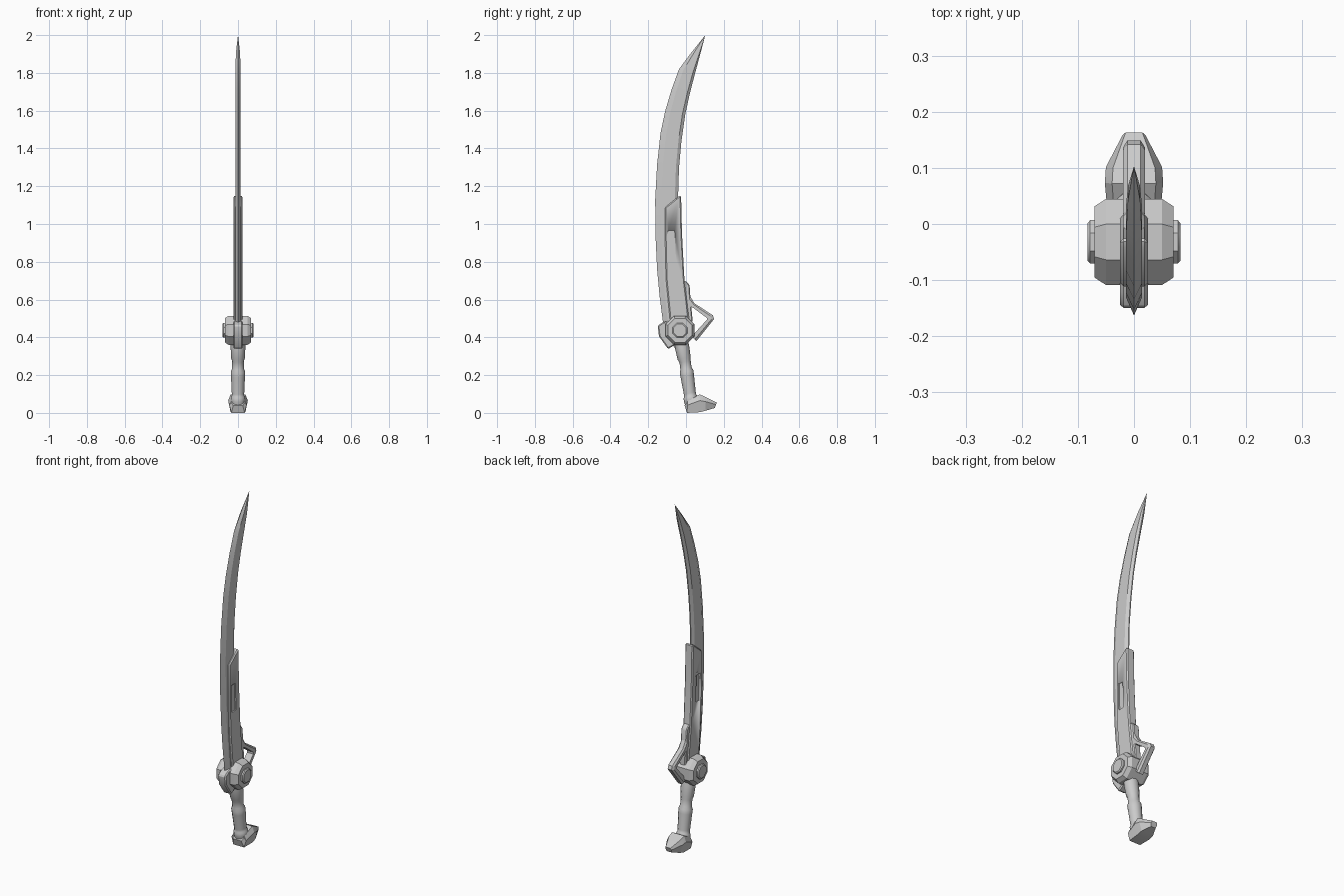
import bpy, bmesh, math
from mathutils import Vector

if "Cube" in bpy.data.objects:
    bpy.data.objects.remove(bpy.data.objects["Cube"])


def finish(name, bm, bevel=0.0, angle=30):
    bmesh.ops.recalc_face_normals(bm, faces=bm.faces)
    me = bpy.data.meshes.new(name)
    bm.to_mesh(me)
    bm.free()
    ob = bpy.data.objects.new(name, me)
    bpy.context.collection.objects.link(ob)
    bpy.ops.object.select_all(action='DESELECT')
    ob.select_set(True)
    bpy.context.view_layer.objects.active = ob
    if bevel:
        m = ob.modifiers.new("bevel", 'BEVEL')
        m.width = bevel
        m.segments = 1
        m.limit_method = 'ANGLE'
        m.angle_limit = math.radians(35)
        bpy.ops.object.modifier_apply(modifier="bevel")
    bpy.ops.object.shade_smooth_by_angle(angle=math.radians(angle))
    return ob


def loft(name, rings, angle=30, bevel=0.0):
    """Skin a list of equal-length closed rings and cap both ends."""
    bm = bmesh.new()
    vs = [[bm.verts.new(p) for p in r] for r in rings]
    n = len(rings[0])
    for a, b in zip(vs, vs[1:]):
        for i in range(n):
            bm.faces.new((a[i], a[(i + 1) % n], b[(i + 1) % n], b[i]))
    bm.faces.new(vs[0])
    bm.faces.new(vs[-1])
    bmesh.ops.remove_doubles(bm, verts=bm.verts, dist=1e-5)
    return finish(name, bm, bevel, angle)


def prism(name, profile, half, bevel=0.0, x=0.0):
    """Extrude a (y, z) profile sideways to x +/- half."""
    rings = [[(x + s * half, y, z) for y, z in profile] for s in (-1, 1)]
    return loft(name, rings, bevel=bevel)


def lathe_x(name, cy, cz, stations, sides=8):
    """Polygonal drum about the x axis from (x, radius) stations."""
    ang = [math.tau * (i + 0.5) / sides for i in range(sides)]
    return loft(name, [[(x, cy + r * math.cos(a), cz + r * math.sin(a)) for a in ang]
                       for x, r in stations])


# blade: (cutting edge y, z), (spine y, z) stations up the curve
stations = [((-0.095, 0.40), (-0.02, 0.42)), ((-0.122, 0.48), (-0.025, 0.50)),
            ((-0.140, 0.62), (-0.03, 0.64)), ((-0.153, 0.76), (-0.037, 0.78)),
            ((-0.162, 0.95), (-0.042, 0.96)), ((-0.163, 1.13), (-0.042, 1.14)),
            ((-0.153, 1.315), (-0.037, 1.30)), ((-0.135, 1.48), (-0.024, 1.44)),
            ((-0.111, 1.595), (-0.004, 1.58)), ((-0.077, 1.71), (0.020, 1.69)),
            ((-0.037, 1.82), (0.046, 1.79)), ((0.030, 1.91), (0.073, 1.89))]
rings = []
for e, s in stations:
    e, s = Vector(e), Vector(s)
    a, b = e.lerp(s, 0.26), e.lerp(s, 0.86)
    w = 0.014 if e.y < 1.9 else 0.011
    rings.append([(0, *e), (w, *a), (w, *b), (0.003, *s),
                  (-0.003, *s), (-w, *b), (-w, *a)])
rings.append([(0.0003 * k, 0.102, 2.0) for k in (0, 1, 1, .5, -.5, -1, -1)])
loft("blade", rings, angle=20)

# casing over the spine of the blade, with a slot sunk in each side
casing = prism("blade_casing",
               [(-0.026, 1.15), (-0.042, 1.144), (-0.111, 1.088), (-0.111, 0.93),
                (-0.106, 0.707), (-0.085, 0.49), (-0.07, 0.40), (0.02, 0.40),
                (0.016, 0.50), (-0.008, 0.70), (-0.021, 0.945)], 0.025, 0.006)
for s in (-1, 1):
    cutter = prism("slot_cutter", [(-0.094, 0.965), (-0.060, 0.965),
                                   (-0.053, 0.81), (-0.090, 0.808)], 0.01, x=s * 0.028)
    mod = casing.modifiers.new("slot", 'BOOLEAN')
    mod.operation = 'DIFFERENCE'
    mod.solver = 'EXACT'
    mod.object = cutter
    bpy.context.view_layer.objects.active = casing
    bpy.ops.object.modifier_apply(modifier="slot")
    bpy.data.objects.remove(cutter)

# octagonal pivot hub and its stepped end caps
HY, HZ = -0.032, 0.437
lathe_x("hub", HY, HZ, [(-0.07, 0.069), (-0.05, 0.083), (0.05, 0.083), (0.07, 0.069)])
for side, s in (("left", -1), ("right", 1)):
    lathe_x("hub_cap_" + side, HY, HZ,
            [(s * 0.06, 0.042), (s * 0.078, 0.042), (s * 0.083, 0.036)])

# collar in front of the hub, with a thin fin underneath
prism("blade_collar", [(-0.150, 0.462), (-0.122, 0.480), (-0.03, 0.50), (-0.01, 0.39),
                       (-0.095, 0.338), (-0.143, 0.405)], 0.025, 0.006)
prism("collar_fin", [(-0.085, 0.40), (-0.02, 0.40), (-0.02, 0.30), (-0.062, 0.345)], 0.007)

# grip: tilted rings with a waist (y, z, radius)
grip = [(-0.03, 0.40, 0.037), (-0.020, 0.345, 0.039), (-0.010, 0.29, 0.036),
        (-0.005, 0.272, 0.031), (0.000, 0.235, 0.031), (0.003, 0.218, 0.038),
        (0.007, 0.195, 0.037), (0.020, 0.105, 0.033), (0.022, 0.092, 0.033),
        (0.023, 0.085, 0.038), (0.026, 0.065, 0.038), (0.030, 0.04, 0.034)]
loft("grip", [[(r * math.cos(a), y + r * 0.95 * math.sin(a), z + r * 0.22 * math.sin(a))
               for a in [math.tau * i / 12 for i in range(12)]] for y, z, r in grip], angle=35)

# hooked pommel: cross sections along y (y, half width, bottom z, top z)
pommel = [(-0.008, 0.014, 0.034, 0.040, 0.060), (0.006, 0.008, 0.046, 0.0, 0.063),
          (0.076, 0.072, 0.052, 0.004, 0.098), (0.105, 0.100, 0.050, 0.012, 0.086),
          (0.152, 0.163, 0.020, 0.026, 0.054)]
rings = []
for yb, yt, w, zb, zt in pommel:
    zm = zb + 0.65 * (zt - zb)
    ym = yb + 0.65 * (yt - yb)
    rings.append([(-w * .75, yb, zb), (w * .75, yb, zb), (w, ym, zm),
                  (w * .75, yt, zt), (-w * .75, yt, zt), (-w, ym, zm)])
loft("pommel", rings, angle=20)

# finger guard: angular strap behind the hub, and its mounting rail
outer = [(0.018, 0.625), (0.045, 0.580), (0.142, 0.517), (0.149, 0.497), (0.055, 0.380)]
inner = [(0.018, 0.565), (0.040, 0.555), (0.110, 0.503), (0.110, 0.492), (0.030, 0.405)]
rings = [[(-.012, *o), (.012, *o), (.02, *Vector(o).lerp(Vector(i), .35)), (.02, *i),
          (-.02, *i), (-.02, *Vector(o).lerp(Vector(i), .35))] for o, i in zip(outer, inner)]
loft("finger_guard", rings, angle=20)
prism("guard_rail", [(-0.02, 0.70), (0.002, 0.697), (0.019, 0.677), (0.024, 0.60),
                     (0.034, 0.50), (0.03, 0.43), (-0.01, 0.43)], 0.019, 0.005)
